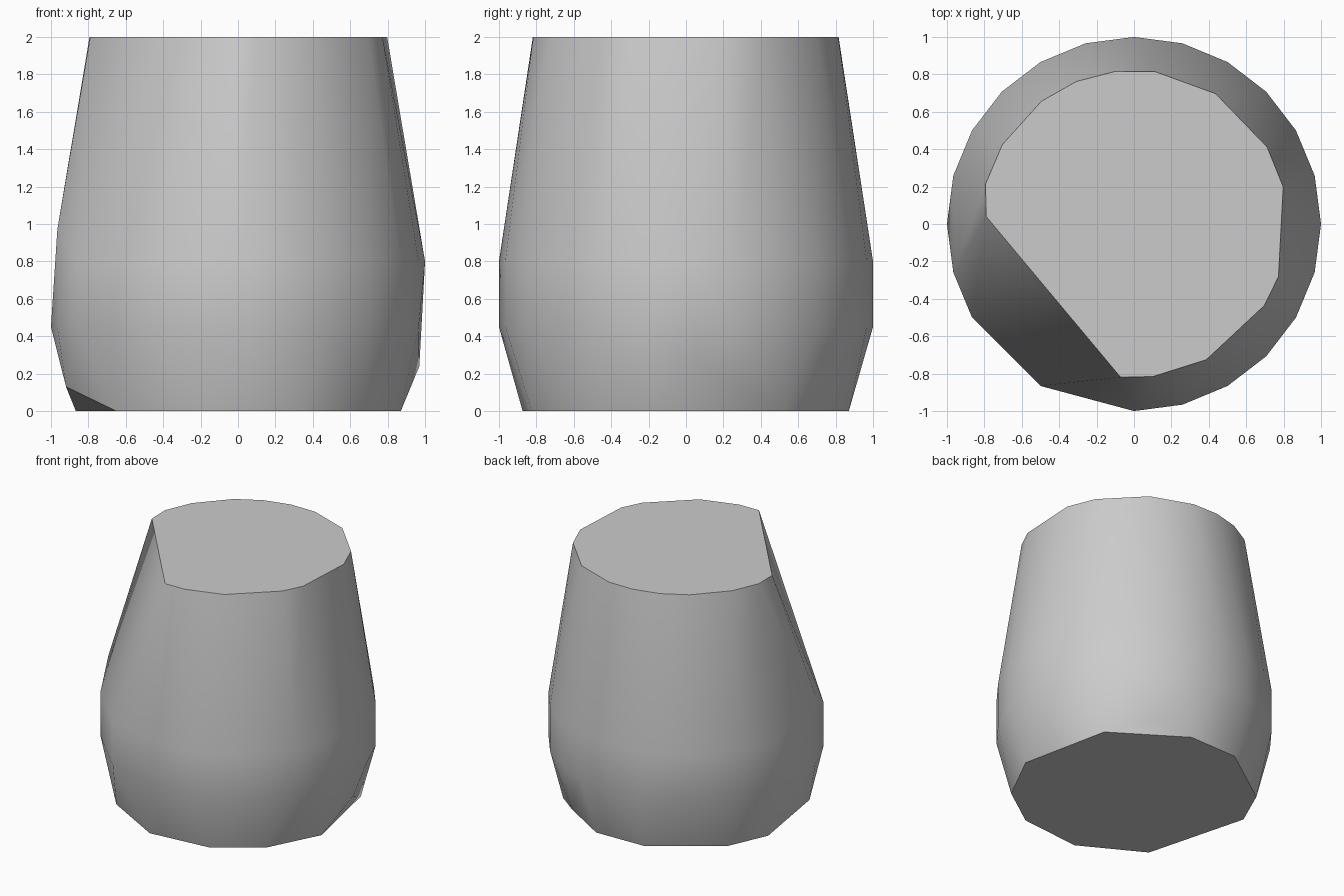
import bpy
import bmesh
from math import radians, cos, sin
from mathutils import Vector

default_cube = bpy.data.objects.get("Cube")
if default_cube:
    bpy.data.objects.remove(default_cube, do_unlink=True)


def polar(degrees, radius, height):
    """Point on a horizontal circle around the upright axis."""
    angle = radians(degrees)
    return Vector((radius * cos(angle), radius * sin(angle), height))


def make_material(name, color):
    material = bpy.data.materials.new(name)
    material.use_nodes = True
    material.diffuse_color = color
    shader = material.node_tree.nodes["Principled BSDF"]
    shader.inputs["Base Color"].default_value = color
    return material


# Flat top rim, uneven and missing one corner at the front
top_angles = [14, 30, 58, 82, 97, 112, 127, 149, 165, 265, 277, 298, 328, 340]
points = [polar(a, 0.822, 2) for a in top_angles]
points.append(Vector((-0.79, 0.04, 2)))

# Widest band, with two steps left out below the missing corner
chipped_steps = {225, 255}
for angle in range(0, 360, 15):
    if angle in chipped_steps:
        continue
    if angle != 180:
        points.append(polar(angle, 1, 0.8))
    if angle != 0:
        points.append(polar(angle, 1, 0.45))

# Shoulder below the missing corner
points.append(polar(195, 1, 0.97))

# Flat base
base_angles = [36, 78, 105, 145, 167, 223, 259, 292, 318, 348]
points += [polar(a, 0.89, 0) for a in base_angles]

# Small chips just above the base
points.append(polar(60, 0.91, 0.08))
points.append(polar(195, 0.952, 0.13))
points.append(polar(4, 0.972, 0.24))

# Wrap the rings in one faceted skin
bm = bmesh.new()
for point in points:
    bm.verts.new(point)
result = bmesh.ops.convex_hull(bm, input=list(bm.verts))
loose = [v for v in bm.verts if not v.link_faces]
bmesh.ops.delete(bm, geom=loose, context="VERTS")
bmesh.ops.dissolve_limit(bm, angle_limit=radians(0.5),
                         verts=list(bm.verts), edges=list(bm.edges))
bmesh.ops.recalc_face_normals(bm, faces=list(bm.faces))

mesh = bpy.data.meshes.new("tapered_stone_body")
bm.to_mesh(mesh)
bm.free()
mesh.materials.append(make_material("plain grey", (0.6, 0.6, 0.6, 1)))
body = bpy.data.objects.new("tapered_stone_body", mesh)
bpy.context.collection.objects.link(body)

# Soft sides with crisp top and base edges
bpy.ops.object.select_all(action="DESELECT")
body.select_set(True)
bpy.context.view_layer.objects.active = body
bpy.ops.object.shade_smooth_by_angle(angle=radians(35))
